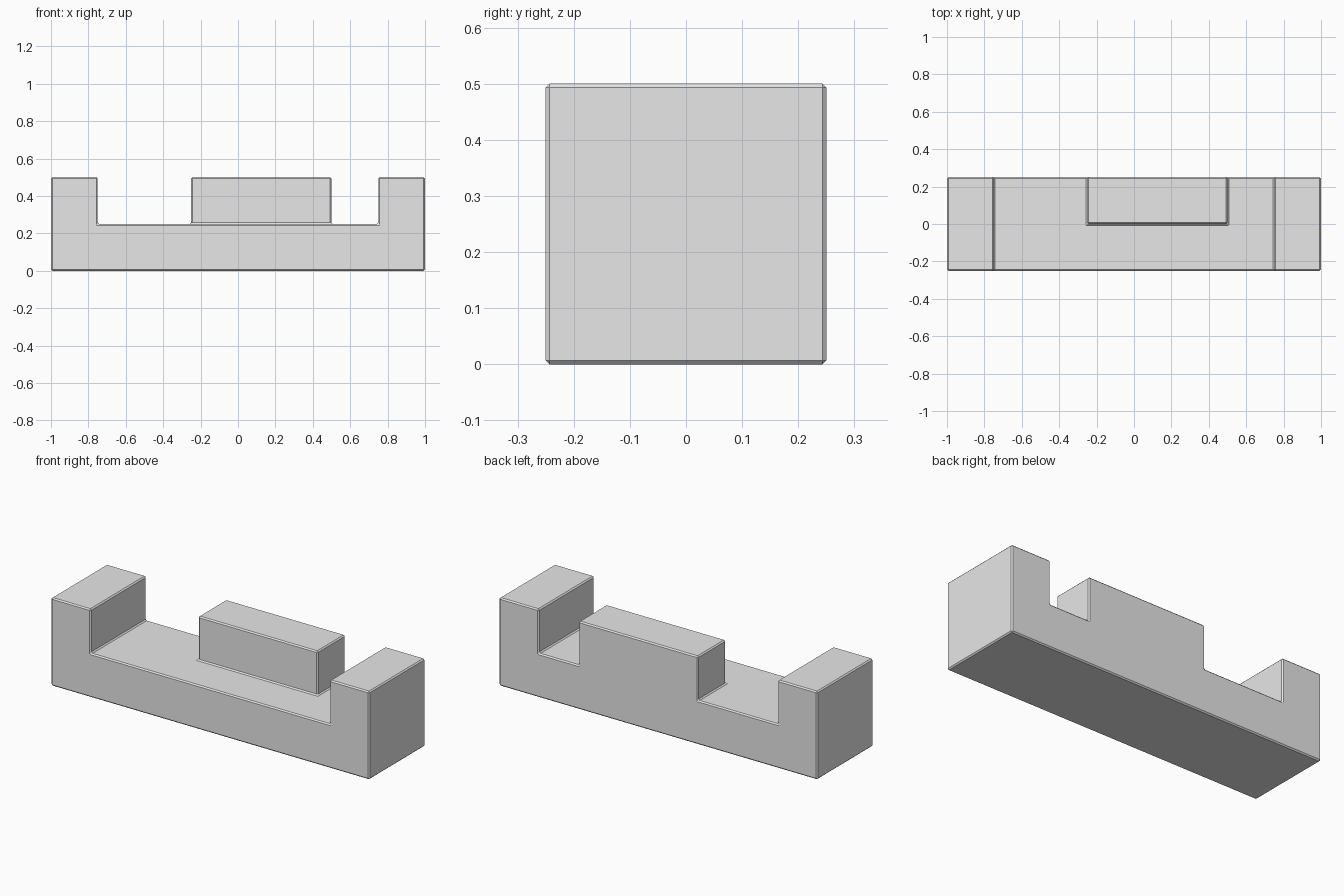
import bpy
import bmesh
from math import radians

cube = bpy.data.objects.get("Cube")
if cube:
    bpy.data.objects.remove(cube)

grey = bpy.data.materials.new("light grey")
grey.use_nodes = True
colour = (0.8, 0.8, 0.8, 1)
grey.diffuse_color = colour
grey.node_tree.nodes["Principled BSDF"].inputs["Base Color"].default_value = colour

# Layout of the block: base slab, full-depth end posts, raised rear middle
XS = (-1, -0.75, -0.25, 0.5, 0.75, 1)
YS = (-0.25, 0, 0.25)
BASE, TOP = 0.25, 0.5
RAISED = {(0, 0), (0, 1), (4, 0), (4, 1), (2, 1)}

bm = bmesh.new()

# Solid base slab, starting from a flat sheet of cells
verts = [[bm.verts.new((x, y, 0)) for y in YS] for x in XS]
cells = {}
for i in range(len(XS) - 1):
    for j in range(len(YS) - 1):
        cells[i, j] = bm.faces.new((verts[i][j], verts[i + 1][j],
                                    verts[i + 1][j + 1], verts[i][j + 1]))


def raise_faces(faces, height, keep):
    """Extrude faces upward and return the new top faces."""
    out = bmesh.ops.extrude_face_region(bm, geom=faces, use_keep_orig=keep)["geom"]
    moved = [v for v in out if isinstance(v, bmesh.types.BMVert)]
    bmesh.ops.translate(bm, verts=moved, vec=(0, 0, height))
    if not keep:
        bmesh.ops.delete(bm, geom=[f for f in faces if f.is_valid], context="FACES")
    return [f for f in out if isinstance(f, bmesh.types.BMFace)]


tops = raise_faces(list(cells.values()), BASE, True)
tops = [f for f in tops if all(abs(v.co.z - BASE) < 0.001 for v in f.verts)]


# Posts and rear middle rise from the slab
def cell_of(face):
    c = face.calc_center_median()
    return (sum(c.x > x for x in XS) - 1, sum(c.y > y for y in YS) - 1)


raise_faces([f for f in tops if cell_of(f) in RAISED], TOP - BASE, False)

# Clean flat sides, ready for bevelling
bmesh.ops.remove_doubles(bm, verts=bm.verts, dist=0.0001)
bmesh.ops.recalc_face_normals(bm, faces=bm.faces)
bmesh.ops.dissolve_limit(bm, angle_limit=radians(1), verts=bm.verts, edges=bm.edges)

mesh = bpy.data.meshes.new("notched_block")
bm.to_mesh(mesh)
bm.free()
mesh.materials.append(grey)
block = bpy.data.objects.new("notched_block", mesh)
bpy.context.collection.objects.link(block)

# Narrow chamfer on every edge
bevel = block.modifiers.new("edge_chamfer", "BEVEL")
bevel.width = 0.007
bevel.segments = 1
bevel.limit_method = "ANGLE"
bevel.angle_limit = radians(30)
